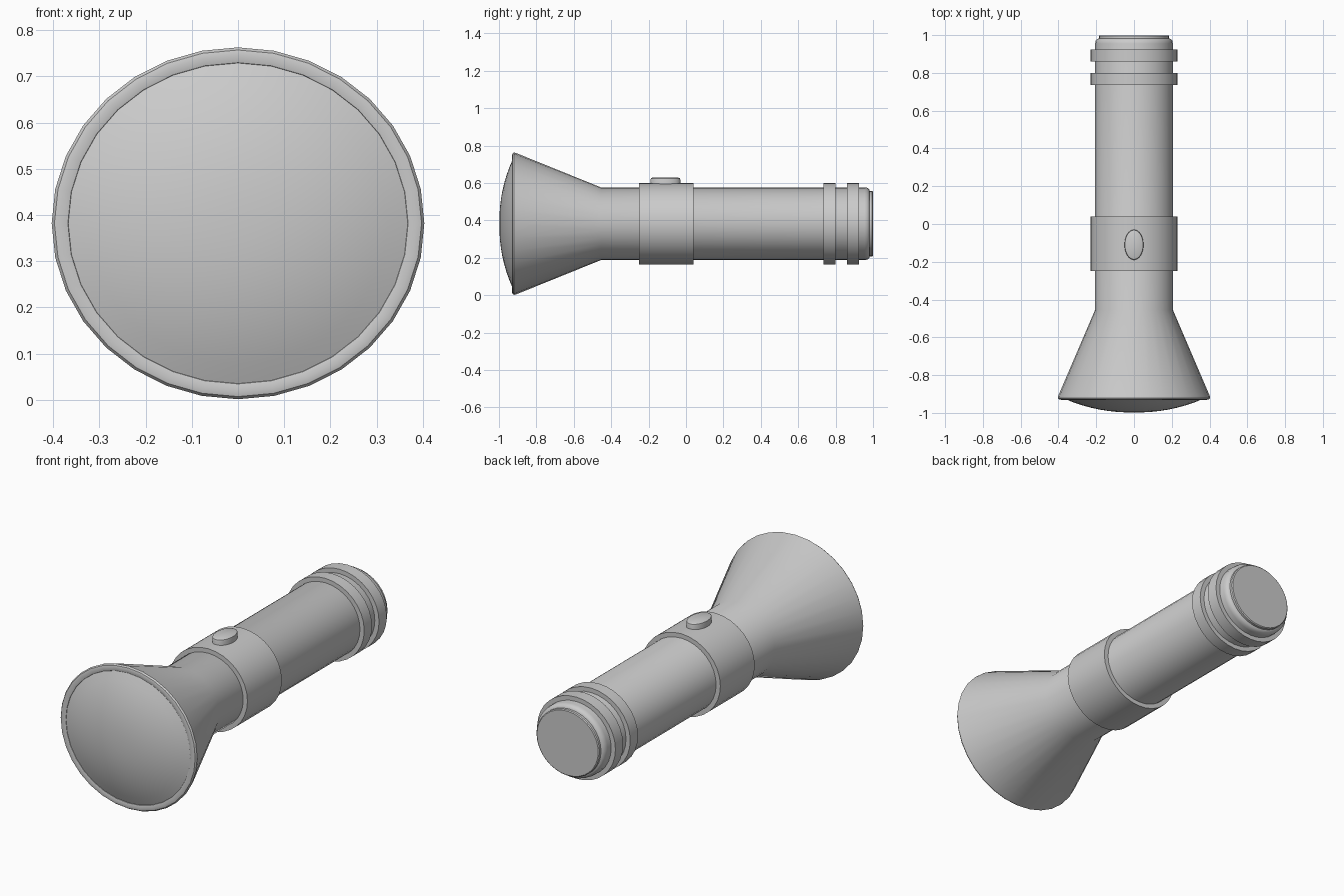
import bpy, bmesh, math

if "Cube" in bpy.data.objects:
    bpy.data.objects.remove(bpy.data.objects["Cube"])

SIDES = 32
CZ = 0.382      # height of the long axis
SQUASH = 0.944  # height / width of the oval section


def finish(name, bm, angle=35):
    bmesh.ops.remove_doubles(bm, verts=bm.verts, dist=1e-5)
    bmesh.ops.recalc_face_normals(bm, faces=bm.faces)
    mesh = bpy.data.meshes.new(name)
    bm.to_mesh(mesh)
    bm.free()
    ob = bpy.data.objects.new(name, mesh)
    bpy.context.collection.objects.link(ob)
    bpy.ops.object.select_all(action='DESELECT')
    ob.select_set(True)
    bpy.context.view_layer.objects.active = ob
    bpy.ops.object.shade_smooth_by_angle(angle=math.radians(angle))
    return ob


def lathe(name, profile, place, closed=False, sides=SIDES):
    """Spin (axial, radius) points; place(a, r, angle) gives the position."""
    bm = bmesh.new()
    rings = [[bm.verts.new(place(a, r, 2 * math.pi * i / sides)) for i in range(sides)]
             if r > 0 else [bm.verts.new(place(a, 0, 0))] * sides for a, r in profile]
    pairs = list(zip(rings, rings[1:]))
    if closed:
        pairs.append((rings[-1], rings[0]))
    for p, q in pairs:
        for i in range(sides):
            j = (i + 1) % sides
            bm.faces.new(list(dict.fromkeys((p[i], p[j], q[j], q[i]))))
    return finish(name, bm)


def along_y(a, r, t):
    return (r * math.sin(t), a, CZ + SQUASH * r * math.cos(t))


def button_shape(a, r, t):
    return (0.05 * r * math.cos(t), -0.11 + 0.08 * r * math.sin(t), a)


# Flared head, handle tube and stepped tail in one shell
lathe("body", [(-0.915, 0), (-0.915, 0.362), (-0.927, 0.368), (-0.931, 0.385),
               (-0.928, 0.397), (-0.92, 0.403), (-0.91, 0.401), (-0.455, 0.206),
               (0.955, 0.206), (0.97, 0.203), (0.98, 0.194), (0.982, 0.186),
               (0.995, 0.186), (0.999, 0.181), (0.999, 0)], along_y)

# Domed lens
R, SAG, BASE = 0.368, 0.073, -0.925
dome = [(BASE - SAG * (1 - (k / 8) ** 2.2), R * k / 8) for k in range(9)]
lathe("lens", dome + [(-0.912, R), (-0.912, 0)], along_y)

# Switch collar and two tail grip rings
for name, y0, y1 in (("switch_collar", -0.25, 0.04),
                     ("grip_ring_front", 0.735, 0.80),
                     ("grip_ring_rear", 0.86, 0.925)):
    lathe(name, [(y0, 0.20), (y0, 0.231), (y1, 0.231), (y1, 0.20)], along_y, closed=True)

# Oval push button
lathe("button", [(0.56, 0), (0.56, 1), (0.616, 1), (0.625, 0.97), (0.629, 0.85),
                 (0.63, 0)], button_shape)
